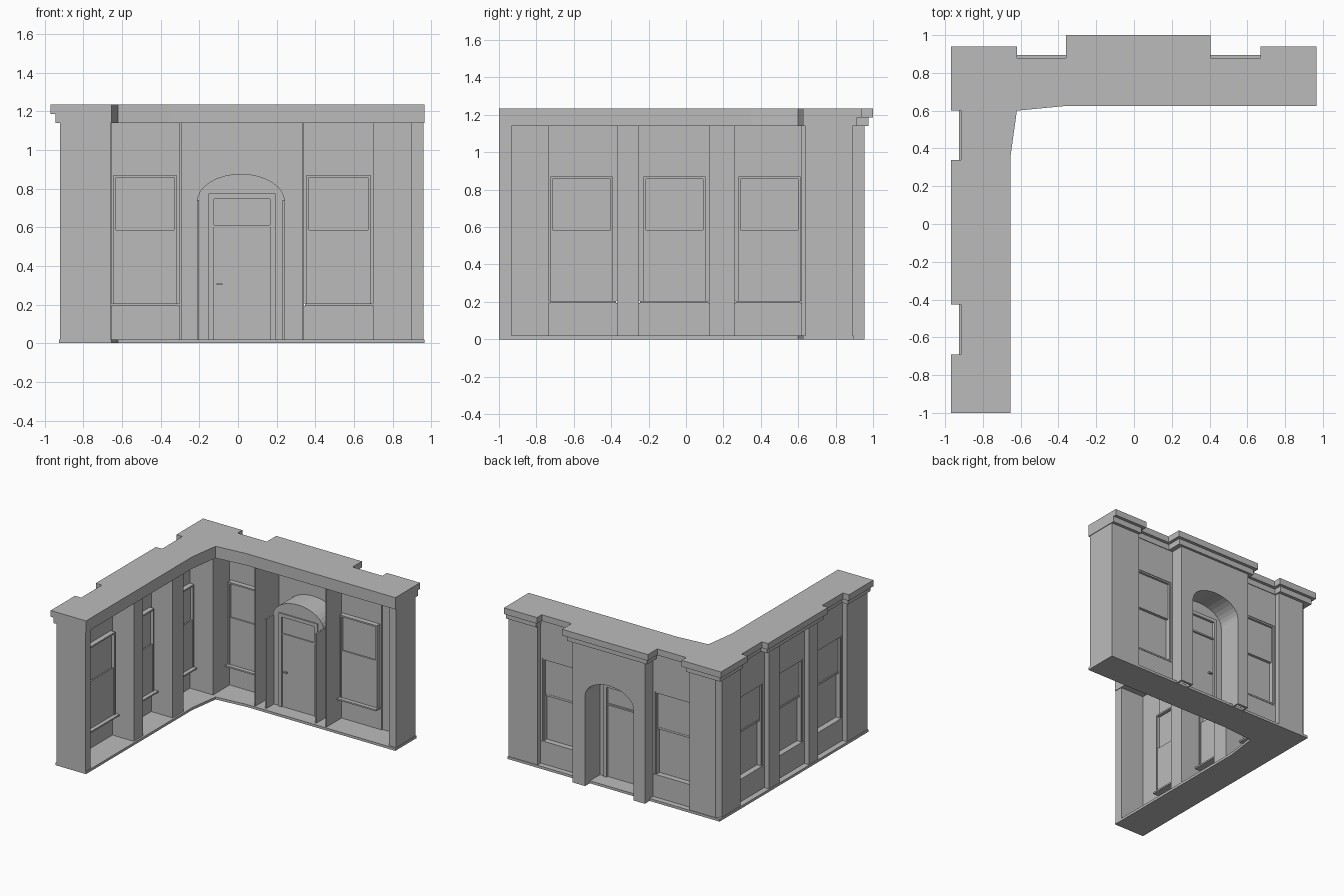
import bpy, bmesh, math
from mathutils import Vector

if "Cube" in bpy.data.objects:
    bpy.data.objects.remove(bpy.data.objects["Cube"], do_unlink=True)

stone = bpy.data.materials.new("grey_stone")
stone.use_nodes = True
GREY = (0.5, 0.5, 0.5, 1)
stone.diffuse_color = GREY
stone.node_tree.nodes["Principled BSDF"].inputs["Base Color"].default_value = GREY

TOP = 1.14      # underside of the cornice
FLOOR = 0.02    # top of the base plate


def extrude(name, points, direction):
    """Closed solid made by sweeping one flat outline along a vector."""
    bm = bmesh.new()
    face = bm.faces.new([bm.verts.new(p) for p in points])
    swept = bmesh.ops.extrude_face_region(bm, geom=[face])["geom"]
    verts = [v for v in swept if isinstance(v, bmesh.types.BMVert)]
    bmesh.ops.translate(bm, verts=verts, vec=Vector(direction))
    bmesh.ops.recalc_face_normals(bm, faces=bm.faces)
    mesh = bpy.data.meshes.new(name)
    bm.to_mesh(mesh)
    bm.free()
    mesh.materials.append(stone)
    obj = bpy.data.objects.new(name, mesh)
    bpy.context.collection.objects.link(obj)
    return obj


def slab(name, plan, z0, z1):
    return extrude(name, [(x, y, z0) for x, y in plan], (0, 0, z1 - z0))


def upright(name, outline, y0, y1):
    return extrude(name, [(x, y0, z) for x, z in outline], (0, y1 - y0, 0))


def block(name, wing, u0, u1, o0, o1, z0, z1):
    """Box on a wing: u runs along the wall, o is the distance outwards."""
    corners = [(u0, o0), (u1, o0), (u1, o1), (u0, o1)]
    plan = corners if wing == "back" else [(-o, u) for u, o in corners]
    return slab(name, plan, z0, z1)


# Cornice: two stepped layers sharing the chamfered inner edge
INNER = [(-.655, -1), (-.655, .35), (-.62, .6), (-.36, .625), (.965, .625)]


def cornice_plan(e):
    side, notch, pier, bay = -.97 + e, -.915 + e, .94 - e, .88 - e
    return [(side, -1)] + INNER + [
        (.965, pier), (.67 + e, pier), (.67 + e, bay), (.405 - e, bay),
        (.405 - e, 1 - e), (-.36 + e, 1 - e), (-.36 + e, bay),
        (-.62 - e, bay), (-.62 - e, pier), (side, pier),
        (side, .6 + e), (notch, .6 + e), (notch, .34 - e), (side, .34 - e),
        (side, -.425 + e), (notch, -.425 + e), (notch, -.69 - e), (side, -.69 - e)]


slab("cornice_top", cornice_plan(0), 1.185, 1.235)
slab("cornice_lower", cornice_plan(.025), TOP, 1.185)

# Base plate
slab("base_plate", [(-.926, -1)] + INNER + [(.965, .895), (-.926, .895)], 0, FLOOR)

# Corner pier with a chamfered outer edge
slab("corner_pier", [(-.92, .618), (-.655, .618), (-.655, .89), (-.885, .89),
                     (-.92, .855)], FLOOR, TOP)

# Piers and end walls
for name, wing, u0, u1, o0, o1 in [
        ("side_pier_inner", "left", .125, .26, .67, .92),
        ("side_pier_outer", "left", -.37, -.25, .67, .92),
        ("side_end_pier", "left", -1, -.735, .87, .92),
        ("side_end_wall", "left", -1, -.933, .66, .92),
        ("back_end_pier", "back", .70, .96, .84, .89),
        ("back_end_wall", "back", .897, .96, .64, .89),
        ("porch_fin_right", "back", -.302, -.29, .64, .955),
        ("porch_fin_left", "back", .33, .342, .64, .955)]:
    z0 = 0 if "fin" in name else FLOOR
    block(name, wing, u0, u1, o0, o1, z0, TOP)


# Window bays: wall around the opening, lining, two sashes and sill
def window_bay(name, wing, b0, b1, w0, w1, o):
    z0, zm, z1 = .205, .57, .87

    def part(label, *dims):
        block(name + "_" + label, wing, *dims)

    part("panel", b0, b1, o - .02, o, FLOOR, z0 - .012)
    part("lintel", b0, b1, o - .02, o, z1, TOP)
    part("jamb_a", b0, w0, o - .02, o, z0, z1)
    part("jamb_b", w1, b1, o - .02, o, z0, z1)
    part("sill", b0 + .005, b1 - .005, o - .085, o + .004, z0 - .012, z0)
    # lining
    t = .012
    part("lining_a", w0, w0 + t, o - .06, o - .005, z0, z1)
    part("lining_b", w1 - t, w1, o - .06, o - .005, z0, z1)
    part("lining_top", w0 + t, w1 - t, o - .06, o - .005, z1 - t, z1)
    # sashes, the lower one set further in
    part("upper_sash", w0 + t, w1 - t, o - .035, o - .022, zm, z1 - t)
    part("lower_sash", w0 + t, w1 - t, o - .053, o - .042, z0, zm + .015)
    part("meeting_rail", w0 + t, w1 - t, o - .045, o - .02, zm - .006, zm + .01)


window_bay("back_window_right", "back", -.655, -.302, -.643, -.318, .85)
window_bay("back_window_left", "back", .342, .70, .355, .685, .85)
window_bay("side_window_inner", "left", .26, .618, .28, .611, .88)
window_bay("side_window_middle", "left", -.25, .125, -.227, .104, .88)
window_bay("side_window_outer", "left", -.735, -.37, -.725, -.392, .88)

# Arched porch
MID, SPRING = .015, .73


def arc(half, rise, steps=16):
    angles = [math.pi * (1 - i / steps) for i in range(steps + 1)]
    return [(MID + half * math.cos(a), SPRING + rise * math.sin(a)) for a in angles]


HALF, RISE = .216, .134
opening = arc(HALF, RISE)
lo, hi = MID - HALF, MID + HALF
upright("porch_wall", [(-.29, 0), (-.29, TOP), (.33, TOP), (.33, 0), (hi, 0)]
        + opening[::-1] + [(lo, 0)], .935, .955)
upright("porch_vault", arc(HALF + .012, RISE + .012) + opening[::-1], .745, .94)
for name, x in (("porch_jamb_right", lo - .012), ("porch_jamb_left", hi)):
    block(name, "back", x, x + .012, .65, .94, 0, SPRING + .01)

# Wall closing the arch around the door
d0, d1, door_top, transom_top = -.125, .165, .6, .745
upright("door_surround", [(lo, FLOOR)] + opening
        + [(hi, FLOOR), (d1, FLOOR), (d1, transom_top), (d0, transom_top),
           (d0, FLOOR)], .745, .765)

# Door frame, leaf, transom and handle
f = .028
block("door_frame_right", "back", d0 - f, d0, .735, .775, FLOOR, transom_top + f)
block("door_frame_left", "back", d1, d1 + f, .735, .775, FLOOR, transom_top + f)
block("door_frame_top", "back", d0, d1, .735, .775, transom_top, transom_top + f)
block("transom_bar", "back", d0, d1, .738, .77, door_top, door_top + .012)
block("transom_panel", "back", d0, d1, .748, .756, door_top + .012, transom_top)
block("door_leaf", "back", d0, d1, .745, .758, FLOOR, door_top)
block("door_handle", "back", d0 + .015, d0 + .045, .73, .774, .3, .31)
